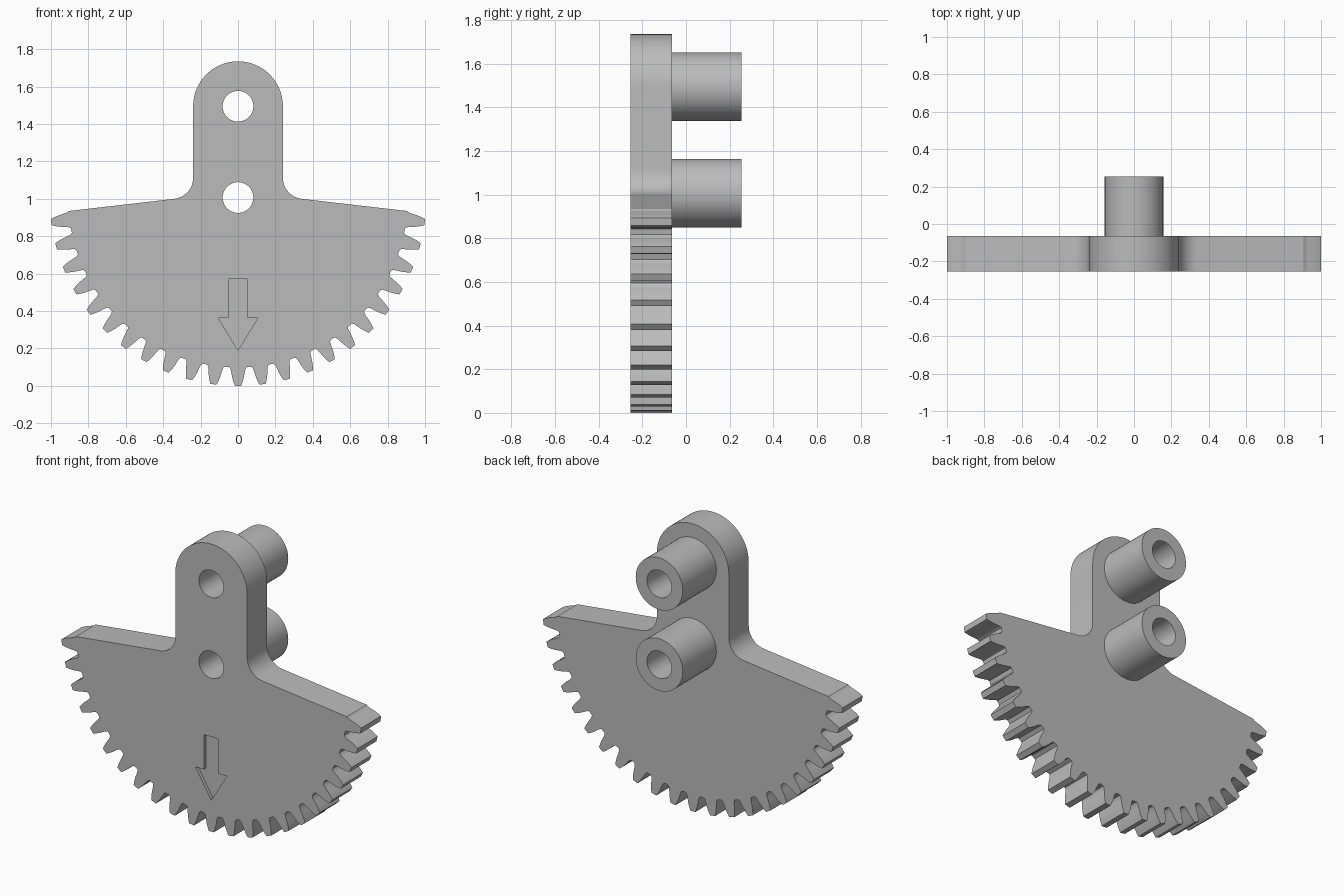
import bpy
import bmesh
from math import sin, cos, pi, radians
from mathutils import Matrix

cube = bpy.data.objects.get("Cube")
if cube:
    bpy.data.objects.remove(cube)

FRONT, FACE, BACK = -0.255, -0.065, 0.255   # depth of plate front, plate back, boss end
HUB_Z, PIN_Z = 1.007, 1.495                 # gear centre and upper hole
PITCH = 7.5                                 # degrees per tooth
ARM = 0.24                                  # half width and end radius of the arm
FILLET = 0.113

grey = bpy.data.materials.new("grey plastic")
grey.use_nodes = True
grey.diffuse_color = (0.5, 0.5, 0.5, 1)
grey.node_tree.nodes["Principled BSDF"].inputs["Base Color"].default_value = (0.5, 0.5, 0.5, 1)


def make_object(name, bm):
    bmesh.ops.recalc_face_normals(bm, faces=bm.faces)
    mesh = bpy.data.meshes.new(name)
    bm.to_mesh(mesh)
    bm.free()
    mesh.materials.append(grey)
    obj = bpy.data.objects.new(name, mesh)
    bpy.context.collection.objects.link(obj)
    return obj


def prism(name, outline, y0, y1):
    """Extrude an x-z outline along y."""
    bm = bmesh.new()
    face = bm.faces.new([bm.verts.new((x, y0, z)) for x, z in outline])
    ext = bmesh.ops.extrude_face_region(bm, geom=[face])["geom"]
    verts = [g for g in ext if isinstance(g, bmesh.types.BMVert)]
    bmesh.ops.translate(bm, verts=verts, vec=(0, y1 - y0, 0))
    return make_object(name, bm)


def rod(name, radius, z, y0, y1):
    bm = bmesh.new()
    place = Matrix.Translation((0, (y0 + y1) / 2, z)) @ Matrix.Rotation(pi / 2, 4, "X")
    bmesh.ops.create_cone(bm, cap_ends=True, segments=64, radius1=radius,
                          radius2=radius, depth=y1 - y0, matrix=place)
    return make_object(name, bm)


def cut(obj, cutters):
    """Subtract the cutters from the object and bake the result."""
    for c in cutters:
        mod = obj.modifiers.new("cut", "BOOLEAN")
        mod.operation = "DIFFERENCE"
        mod.solver = "EXACT"
        mod.object = c
    graph = bpy.context.evaluated_depsgraph_get()
    mesh = bpy.data.meshes.new_from_object(obj.evaluated_get(graph))
    obj.modifiers.clear()
    obj.data = mesh


def arc(cx, cz, r, a0, a1, n):
    steps = [radians(a0 + (a1 - a0) * i / n) for i in range(n + 1)]
    return [(cx + r * cos(a), cz + r * sin(a)) for a in steps]


# Tooth flank: radius and half angle, from root to tip
flank = [(0.908, 2.95), (0.917, 2.5), (0.935, 2.2), (0.96, 1.88), (0.985, 1.45), (1.007, 0.95)]
tooth = [(r, -a) for r, a in flank] + [(r, a) for r, a in reversed(flank)]

# Right half of the arm, from its top down to the sloping shoulder
right = arc(0, PIN_Z, ARM, 90, 0, 24)
right += arc(ARM + FILLET, 1.0 + 0.994 * FILLET, FILLET, 180, 263.5, 12)
left = [(-x, z) for x, z in reversed(right[1:])]

# Toothed rim, running from the right end to the left end
rim = []
for k in range(11, -12, -1):
    for r, a in reversed(tooth):
        t = radians(k * PITCH + a)
        rim.append((r * sin(t), HUB_Z - r * cos(t)))

plate = prism("sector_gear_plate", right + rim + left, FRONT, FACE)

# Through holes and the engraved arrow
holes = [rod("hole_cutter", 0.082, z, FRONT - 0.1, BACK + 0.1) for z in (HUB_Z, PIN_Z)]
half_arrow = [(0.05, 0.572), (0.05, 0.362), (0.105, 0.362)]
arrow_outline = half_arrow + [(0, 0.19)] + [(-x, z) for x, z in reversed(half_arrow)]
arrow = prism("arrow_cutter", arrow_outline, FRONT - 0.05, FRONT + 0.02)

# Bosses on the back
bosses = [rod("lower_boss", 0.157, HUB_Z, FACE, BACK), rod("upper_boss", 0.157, PIN_Z, FACE, BACK)]

cut(plate, holes + [arrow])
for boss, hole in zip(bosses, holes):
    cut(boss, [hole])
for c in holes + [arrow]:
    bpy.data.objects.remove(c)

# Smooth round surfaces, keep edges sharp
bpy.ops.object.select_all(action="DESELECT")
for obj in [plate] + bosses:
    obj.select_set(True)
bpy.context.view_layer.objects.active = plate
bpy.ops.object.shade_smooth_by_angle(angle=radians(25))
